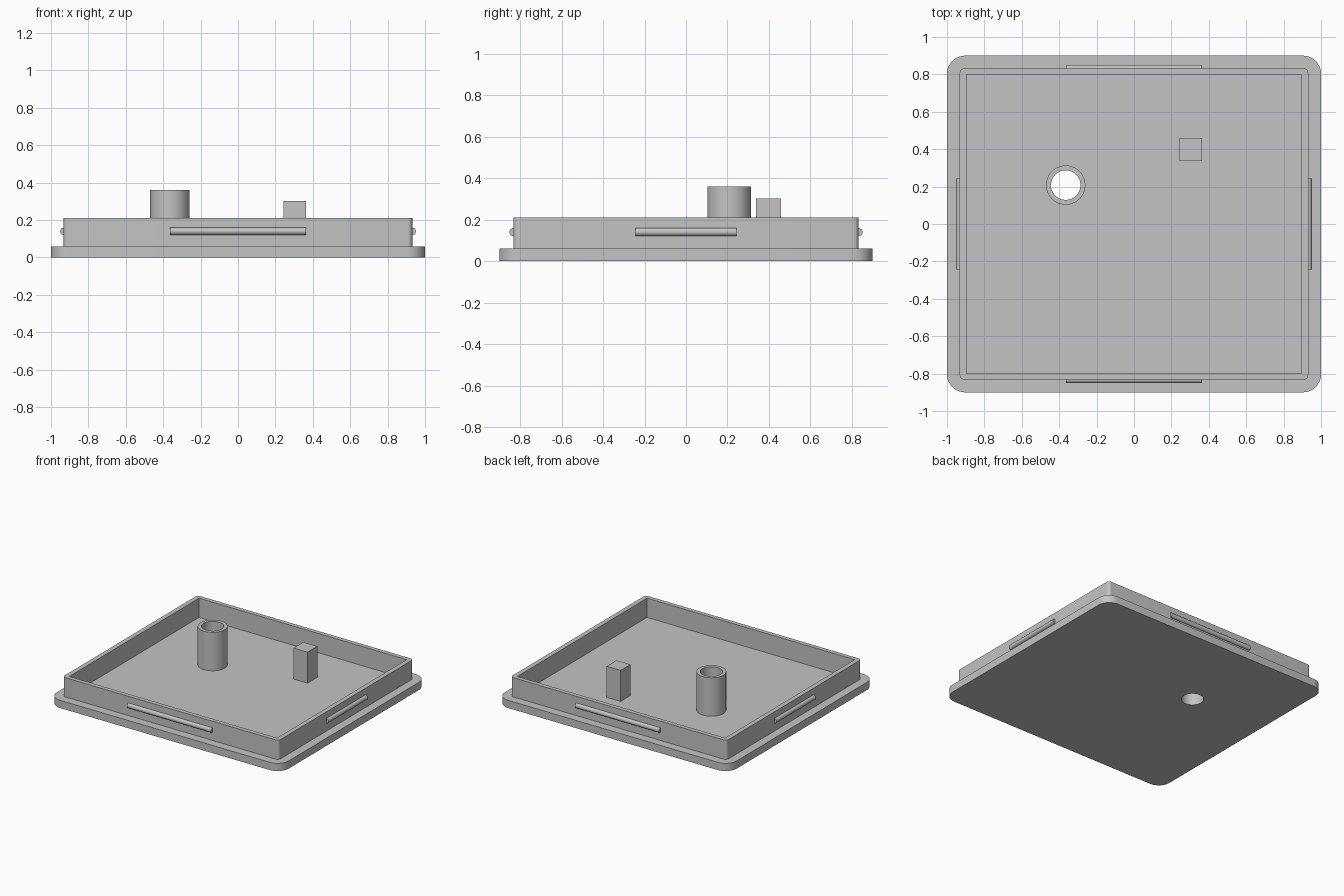
import bpy
import bmesh
from math import sin, cos, pi, radians
from mathutils import Matrix, Vector

default_cube = bpy.data.objects.get("Cube")
if default_cube:
    bpy.data.objects.remove(default_cube, do_unlink=True)

# One plain grey for the whole moulding
grey = bpy.data.materials.new("light_grey")
grey.use_nodes = True
grey.diffuse_color = (0.55, 0.55, 0.55, 1)
grey.node_tree.nodes["Principled BSDF"].inputs["Base Color"].default_value = grey.diffuse_color


def rounded_rect(half_x, half_y, radius=0, steps=10):
    """Outline of a rectangle with optionally rounded corners."""
    if radius == 0:
        return [(half_x, half_y), (-half_x, half_y), (-half_x, -half_y), (half_x, -half_y)]
    points = []
    for i, (sx, sy) in enumerate([(1, 1), (-1, 1), (-1, -1), (1, -1)]):
        for k in range(steps + 1):
            a = (i + k / steps) * pi / 2
            points.append((sx * (half_x - radius) + radius * cos(a),
                           sy * (half_y - radius) + radius * sin(a)))
    return points


def circle(cx, cy, radius, sides=48):
    return [(cx + radius * cos(2 * pi * k / sides), cy + radius * sin(2 * pi * k / sides))
            for k in range(sides)]


def finish(name, bm):
    bmesh.ops.recalc_face_normals(bm, faces=bm.faces)
    mesh = bpy.data.meshes.new(name)
    bm.to_mesh(mesh)
    bm.free()
    mesh.materials.append(grey)
    mesh.shade_smooth()
    mesh.set_sharp_from_angle(angle=radians(30))
    obj = bpy.data.objects.new(name, mesh)
    bpy.context.collection.objects.link(obj)
    return obj


def extrude_outline(name, loops, z0, z1):
    """Solid between two heights; a second loop cuts a hole through it."""
    bm = bmesh.new()
    edges = []
    for loop in loops:
        verts = [bm.verts.new((x, y, z0)) for x, y in loop]
        edges += [bm.edges.new((v, verts[i - 1])) for i, v in enumerate(verts)]
    bmesh.ops.triangle_fill(bm, edges=edges, use_beauty=True, normal=Vector((0, 0, 1)))
    result = bmesh.ops.extrude_face_region(bm, geom=bm.faces[:], use_keep_orig=True)
    top = [g for g in result["geom"] if isinstance(g, bmesh.types.BMVert)]
    bmesh.ops.translate(bm, verts=top, vec=(0, 0, z1 - z0))
    return finish(name, bm)


def snap_ridge(name, center, length, axis):
    """Round bar half sunk into a wall."""
    bm = bmesh.new()
    turn = Matrix.Rotation(pi / 2, 4, "Y" if axis == "X" else "X")
    bmesh.ops.create_cone(bm, cap_ends=True, segments=32, radius1=RIDGE_R, radius2=RIDGE_R,
                          depth=length, matrix=Matrix.Translation(center) @ turn)
    return finish(name, bm)


PLATE_TOP = 0.06
RIDGE_R = 0.019
WALL_X, WALL_Y = 0.932, 0.832
TUBE_X, TUBE_Y = -0.365, 0.208

# Flat plate with the through hole
hole = circle(TUBE_X, TUBE_Y, 0.079)
extrude_outline("base_plate", [rounded_rect(1, 0.9, 0.097), hole], 0, PLATE_TOP)

# Raised rim wall, rounded outside and square inside
extrude_outline("rim_wall", [rounded_rect(WALL_X, WALL_Y, 0.025),
                             rounded_rect(0.896, 0.799)], PLATE_TOP, 0.21)

# Hollow post around the hole
extrude_outline("hollow_post", [circle(TUBE_X, TUBE_Y, 0.105), hole], PLATE_TOP, 0.36)

# Square post
square = [(x + 0.303, y + 0.398) for x, y in rounded_rect(0.0605, 0.0605)]
extrude_outline("square_post", [square], PLATE_TOP, 0.302)

# Snap ridges on all four walls
for side, label_y, label_x in ((-1, "front", "right"), (1, "back", "left")):
    snap_ridge(label_y + "_ridge", (0, side * WALL_Y, 0.14), 0.725, "X")
    snap_ridge(label_x + "_ridge", (side * WALL_X, 0, 0.14), 0.485, "Y")
